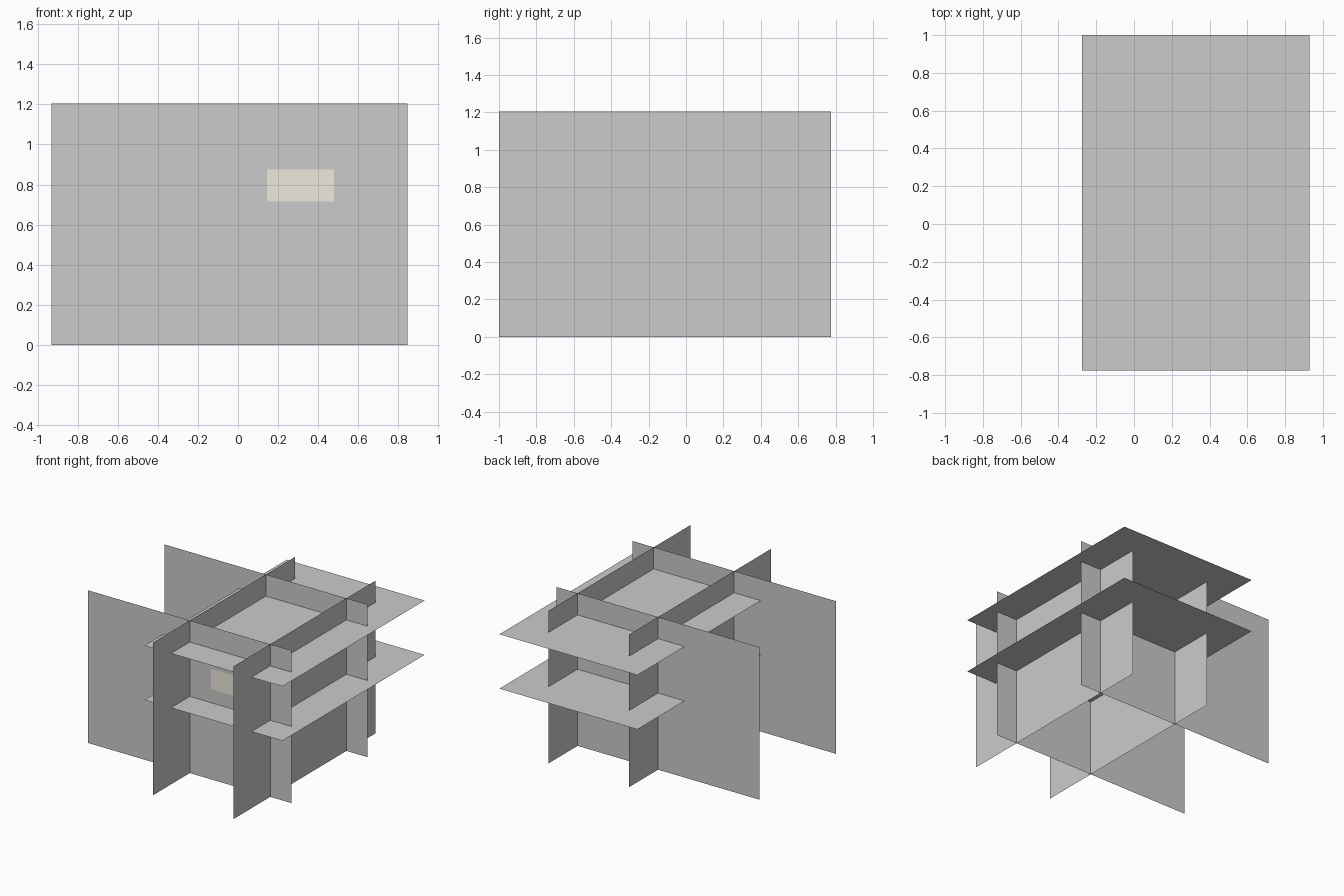
import bpy

if "Cube" in bpy.data.objects:
    bpy.data.objects.remove(bpy.data.objects["Cube"])

H = 1.205  # height of the upright sheets


def sheet(name, x, y, z):
    """Flat rectangular sheet; the axis given as a single number is its normal."""
    if not isinstance(x, tuple):
        pts = [(x, y[0], z[0]), (x, y[1], z[0]), (x, y[1], z[1]), (x, y[0], z[1])]
    elif not isinstance(y, tuple):
        pts = [(x[0], y, z[0]), (x[1], y, z[0]), (x[1], y, z[1]), (x[0], y, z[1])]
    else:
        pts = [(x[0], y[0], z), (x[1], y[0], z), (x[1], y[1], z), (x[0], y[1], z)]
    mesh = bpy.data.meshes.new(name)
    mesh.from_pydata(pts, [], [(0, 1, 2, 3)])
    ob = bpy.data.objects.new(name, mesh)
    bpy.context.collection.objects.link(ob)
    return ob


# Upright sheets running left to right
for name, y in (("front_wall", -0.54), ("back_wall", 0.41)):
    sheet(name, (-0.93, 0.845), y, (0, H))

# Upright sheets running front to back
for name, x in (("left_wall", -0.043), ("right_wall", 0.66)):
    sheet(name, x, (-1.0, 0.775), (0, H))

# Horizontal slabs
for name, z in (("lower_deck", 0.605), ("upper_deck", 1.034)):
    sheet(name, (-0.275, 0.93), (-0.775, 1.0), z)

# Pale window panel on the front wall
panel = sheet("window_panel", (0.145, 0.48), -0.543, (0.715, 0.875))
cream = bpy.data.materials.new("cream")
cream.diffuse_color = (0.85, 0.82, 0.72, 1)
cream.use_nodes = True
cream.node_tree.nodes["Principled BSDF"].inputs["Base Color"].default_value = cream.diffuse_color
panel.data.materials.append(cream)
